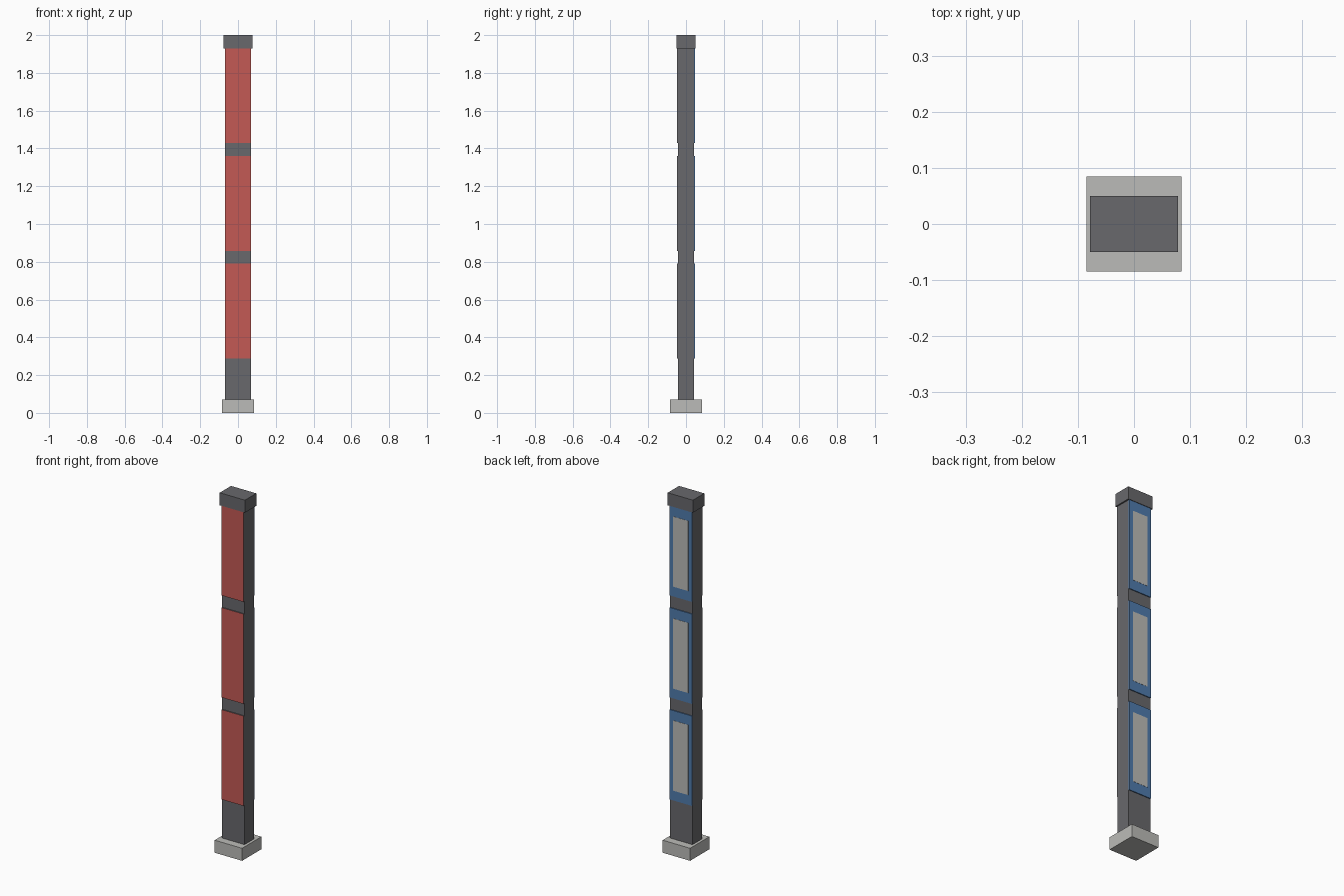
import bpy


def material(name, rgb):
    m = bpy.data.materials.new(name)
    m.use_nodes = True
    m.diffuse_color = (*rgb, 1)
    m.node_tree.nodes["Principled BSDF"].inputs["Base Color"].default_value = (*rgb, 1)
    return m


def box(name, lo, hi, mat):
    """Axis-aligned box between two corners."""
    bpy.ops.mesh.primitive_cube_add(size=1, location=[(a + b) / 2 for a, b in zip(lo, hi)])
    ob = bpy.context.object
    ob.name = ob.data.name = name
    ob.scale = [b - a for a, b in zip(lo, hi)]
    bpy.ops.object.transform_apply(location=False, rotation=False, scale=True)
    ob.data.materials.append(mat)
    return ob


cube = bpy.data.objects.get("Cube")
if cube:
    bpy.data.objects.remove(cube, do_unlink=True)

grey = material("dark grey metal", (0.14, 0.14, 0.15))
stone = material("pale concrete", (0.50, 0.50, 0.48))
red = material("red panel", (0.55, 0.10, 0.09))
blue = material("blue panel", (0.08, 0.20, 0.42))

# Foot, post and cap
box("base_block", (-0.085, -0.085, 0), (0.085, 0.085, 0.07), stone)
box("post", (-0.07, -0.042, 0.07), (0.07, 0.042, 1.93), grey)
box("top_cap", (-0.078, -0.05, 1.93), (0.078, 0.05, 2.0), grey)

# Three stacked pairs of panels: red in front, blue with a pale inset behind
for i in range(3):
    z0 = 0.288 + i * 0.57
    z1 = z0 + 0.502
    # Front panel: grey tray with a red face
    tray = box(f"front_panel_{i + 1}", (-0.069, -0.048, z0), (0.069, -0.042, z1), grey)
    tray.data.materials.append(red)
    for face in tray.data.polygons:
        if face.normal.y < -0.9:
            face.material_index = 1
    box(f"back_panel_{i + 1}", (-0.069, 0.042, z0), (0.069, 0.047, z1), blue)
    box(f"back_plate_{i + 1}", (-0.047, 0.047, z0 + 0.055), (0.047, 0.048, z1 - 0.055), stone)
